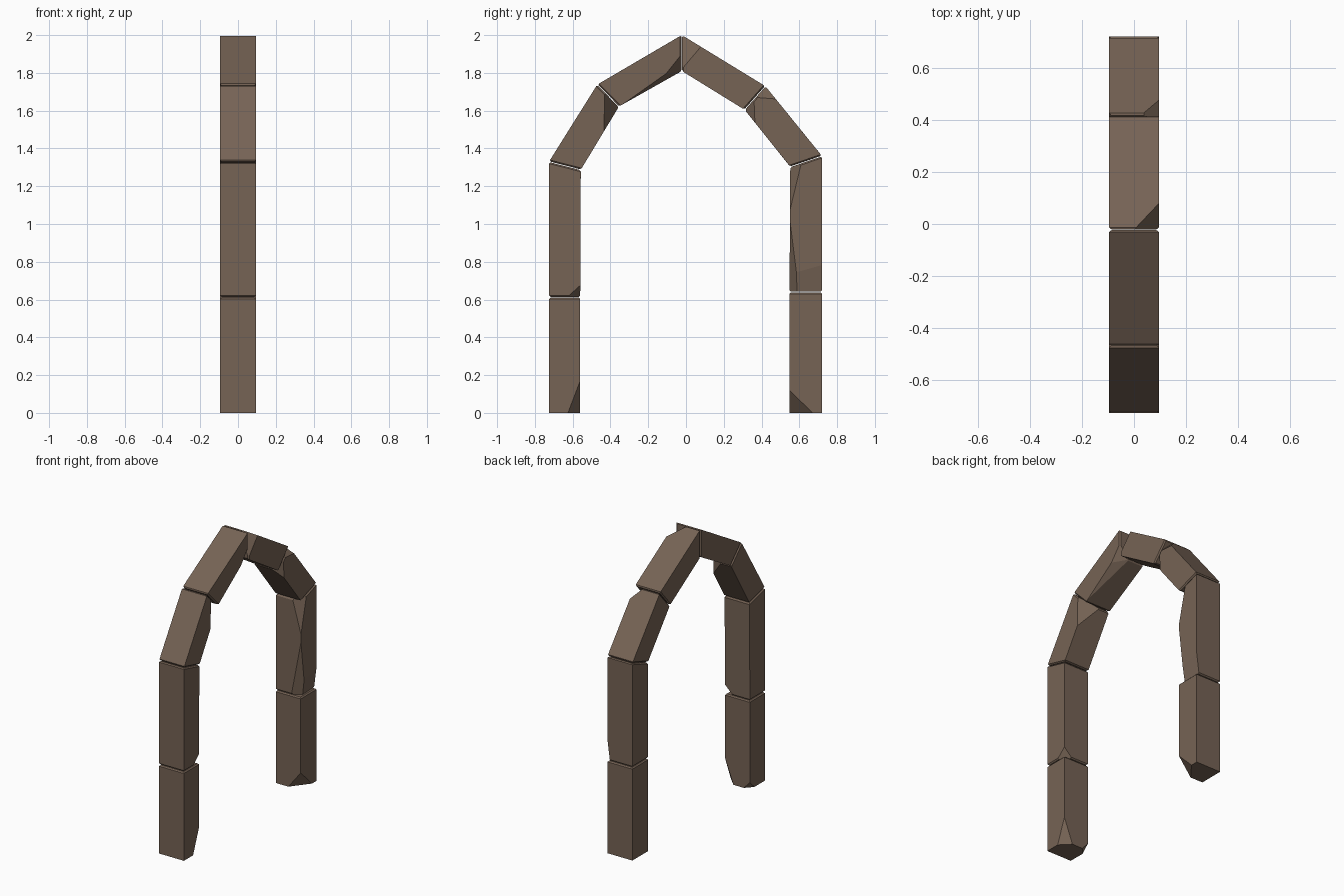
import bpy, bmesh
from mathutils import Vector

if "Cube" in bpy.data.objects:
    bpy.data.objects.remove(bpy.data.objects["Cube"])

W = 0.095   # half thickness of the arch
GAP = 0.002  # half of the joint between stones

stone = bpy.data.materials.new("brown stone")
stone.diffuse_color = (0.18, 0.125, 0.09, 1)
stone.use_nodes = True
stone.node_tree.nodes["Principled BSDF"].inputs["Base Color"].default_value = stone.diffuse_color

# joints between stones: outer (y, z), inner (y, z), from left foot to right foot
joints = [
    ((-0.725, 0.00), (-0.56, 0.00)),
    ((-0.725, 0.612), (-0.56, 0.612)),
    ((-0.725, 1.33), (-0.557, 1.287)),
    ((-0.47, 1.738), (-0.355, 1.622)),
    ((-0.022, 2.00), (-0.022, 1.81)),
    ((0.42, 1.73), (0.31, 1.605)),
    ((0.72, 1.36), (0.552, 1.303)),
    ((0.72, 0.64), (0.548, 0.64)),
    ((0.72, 0.00), (0.548, 0.00)),
]
names = ["left_lower_post", "left_upper_post", "left_haunch", "left_crown",
         "right_crown", "right_haunch", "right_upper_post", "right_lower_post"]

# broken corners: three points of each cutting plane
chips = {
    "left_lower_post": [((W, -.56, .17), (W, -.625, 0), (.03, -.56, 0)),
                        ((-W, -.56, .05), (-W, -.61, 0), (-.05, -.56, 0))],
    "left_upper_post": [((W, -.56, .675), (W, -.63, .612), (.03, -.56, .612))],
    "left_haunch": [((W, -.435, 1.49), (W, -.43, 1.70), (-.02, -.355, 1.622))],
    "left_crown": [((W, -.34, 1.63), (W, -.10, 1.80), (.02, -.022, 1.81)),
                   ((W, -.022, 1.90), (W, -.15, 1.74), (.02, -.022, 1.81))],
    "right_crown": [((W, .08, 1.94), (0, -.022, 2.0), (W, -.022, 1.82))],
    "right_haunch": [((W, .475, 1.662), (.03, .42, 1.73), (W, .37, 1.67)),
                     ((W, .365, 1.535), (W, .36, 1.66), (.03, .31, 1.605))],
    "right_upper_post": [((W, .61, 1.32), (W, .552, 1.08), (.03, .552, 1.30)),
                         ((W, .595, .66), (W, .55, 1.02), (.03, .55, .66)),
                         ((W, .57, .74), (W, .71, .78), (.08, .64, .645))],
    "right_lower_post": [((W, .548, .12), (W, .67, 0), (0, .548, 0))],
}


def chip(bm, center, pts):
    a, b, c = map(Vector, pts)
    n = (b - a).cross(c - a).normalized()
    if n.dot(center - a) > 0:
        n = -n
    geom = bm.verts[:] + bm.edges[:] + bm.faces[:]
    bmesh.ops.bisect_plane(bm, geom=geom, dist=1e-5, plane_co=a, plane_no=n, clear_outer=True)
    bmesh.ops.holes_fill(bm, edges=[e for e in bm.edges if e.is_boundary], sides=0)


def block(name, start, end):
    o0, i0, o1, i1 = (Vector((0, *p)) for p in (*start, *end))
    d = (o1 + i1 - o0 - i0).normalized() * GAP
    # the feet stand flat on the ground
    foot0, foot1 = o0.z == 0, o1.z == 0
    if not foot0:
        o0, i0 = o0 + d, i0 + d
    if not foot1:
        o1, i1 = o1 - d, i1 - d
    bm = bmesh.new()
    ends = []
    for o, i in ((o0, i0), (o1, i1)):
        ends.append([bm.verts.new((x, p.y, p.z)) for p, x in ((o, -W), (o, W), (i, W), (i, -W))])
    caps = [bm.faces.new(e) for e in ends]
    for k in range(4):
        m = (k + 1) % 4
        bm.faces.new((ends[0][k], ends[0][m], ends[1][m], ends[1][k]))
    bmesh.ops.recalc_face_normals(bm, faces=bm.faces[:])
    # small chamfer at each joint
    edges = [e for f, foot in zip(caps, (foot0, foot1)) if not foot for e in f.edges]
    bmesh.ops.bevel(bm, geom=edges, offset=0.008, segments=1, affect='EDGES')
    center = (o0 + i0 + o1 + i1) / 4
    for pts in chips.get(name, []):
        chip(bm, center, pts)
    bmesh.ops.recalc_face_normals(bm, faces=bm.faces[:])
    me = bpy.data.meshes.new(name)
    bm.to_mesh(me)
    bm.free()
    me.materials.append(stone)
    bpy.context.collection.objects.link(bpy.data.objects.new(name, me))


for name, a, b in zip(names, joints, joints[1:]):
    block(name, a, b)
